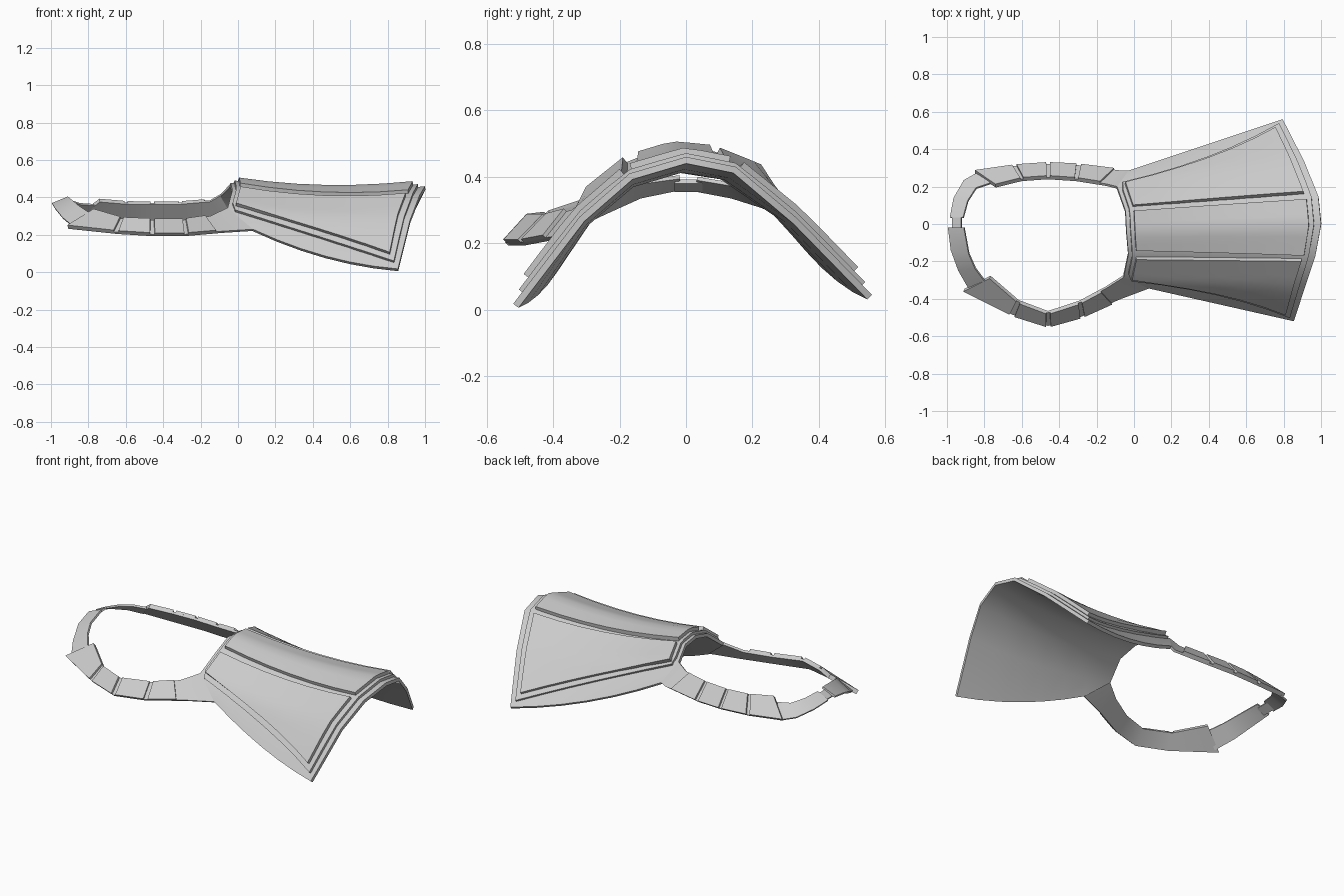
import bpy, bmesh, math
from mathutils import Vector as V

if "Cube" in bpy.data.objects:
    bpy.data.objects.remove(bpy.data.objects["Cube"])


def slab(name, grid, lo, hi):
    """Solid sheet following a grid of points, offset lo..hi along its normals."""
    n, m = len(grid), len(grid[0])
    bm = bmesh.new()
    vs = [[bm.verts.new(p) for p in row] for row in grid]
    for i in range(n - 1):
        for j in range(m - 1):
            bm.faces.new((vs[i][j], vs[i + 1][j], vs[i + 1][j + 1], vs[i][j + 1]))
    bm.normal_update()
    if sum(f.normal.z for f in bm.faces) < 0:
        bmesh.ops.reverse_faces(bm, faces=bm.faces[:])
        bm.normal_update()
    normals = {v: v.normal.copy() for v in bm.verts}
    ret = bmesh.ops.duplicate(bm, geom=bm.verts[:] + bm.edges[:] + bm.faces[:])
    low = {v: ret["vert_map"][v] for v in normals}
    border = [e for e in bm.edges if e.is_boundary and e.verts[0] in normals]
    for v, nrm in normals.items():
        low[v].co = v.co + nrm * lo
        v.co = v.co + nrm * hi
    for e in border:
        a, b = e.verts
        bm.faces.new((a, b, low[b], low[a]))
    bmesh.ops.recalc_face_normals(bm, faces=bm.faces[:])
    me = bpy.data.meshes.new(name)
    bm.to_mesh(me)
    bm.free()
    ob = bpy.data.objects.new(name, me)
    bpy.context.collection.objects.link(ob)
    bpy.ops.object.select_all(action="DESELECT")
    ob.select_set(True)
    bpy.context.view_layer.objects.active = ob
    bpy.ops.object.shade_smooth_by_angle(angle=math.radians(38))
    return ob


def along(pts, t):
    i = min(int(t), len(pts) - 2)
    return V(pts[i]).lerp(V(pts[i + 1]), t - i)


# Flared guard: narrow and wide cross-sections
NARROW = [(.08, -.345, .23), (-.055, -.285, .345), (-.03, -.165, .44), (-.04, -.04, .478),
          (-.045, .07, .468), (-.09, .2, .42), (-.03, .285, .31)]
WIDE = [(.855, -.52, .018), (.92, -.32, .28), (.97, -.17, .41), (1, 0, .46),
        (.985, .15, .43), (.91, .335, .275), (.795, .56, .045)]


def surf(u, v):
    p = along(NARROW, v).lerp(along(WIDE, v), u)
    p.z -= .15 * u * (1 - u)
    return p


def patch(name, u0, u1, left, right, lo, hi, nu=6, nv=6):
    rows = []
    for i in range(nu + 1):
        k = i / nu
        a = left[0] + (left[1] - left[0]) * k
        b = right[0] + (right[1] - right[0]) * k
        rows.append([surf(u0 + (u1 - u0) * k, a + (b - a) * j / nv) for j in range(nv + 1)])
    return slab(name, rows, lo, hi)


patch("guard_base", 0, 1, (0, 0), (6, 6), -.02, 0)
patch("guard_middle_layer", .02, .965, (.85, .12), (5.15, 5.9), -.004, .016, nv=12)
patch("front_panel", .04, .93, (1.08, .25), (1.98, 1.95), 0, .036)
patch("top_panel", .04, .94, (2.25, 2.06), (3.95, 3.88), 0, .036)
patch("back_panel", .04, .93, (4.1, 4.05), (5.0, 5.78), 0, .036)

# Hand loop: outer and inner edge of each strap
FRONT_OUT = [(-.91, -.355, .243), (-.65, -.485, .215), (-.46, -.545, .203), (-.28, -.495, .203),
             (-.08, -.405, .22), (.08, -.345, .23)]
FRONT_IN = [(-.77, -.285, .33), (-.62, -.415, .287), (-.46, -.475, .28), (-.29, -.42, .28),
            (-.15, -.345, .30), (-.055, -.285, .345)]
BACK_OUT = [(-.85, .28, .30), (-.64, .31, .285), (-.46, .322, .28), (-.3, .315, .28),
            (-.06, .285, .295), (-.03, .285, .31)]
BACK_IN = [(-.74, .205, .385), (-.6, .24, .373), (-.46, .25, .37), (-.31, .24, .372),
           (-.15, .215, .385), (-.09, .2, .42)]


def strap(name, outer, inner, t0, t1, lo, hi):
    ts = sorted({t0, t1} | {float(k) for k in range(len(outer)) if t0 < k < t1})
    slab(name, [[along(outer, t), along(inner, t)] for t in ts], lo, hi)


for side, out, inn in (("front", FRONT_OUT, FRONT_IN), ("back", BACK_OUT, BACK_IN)):
    strap(side + "_strap", out, inn, 0, 5, -.014, 0)
    for k in range(4):
        strap(f"{side}_strap_plate_{k + 1}", out, inn, k + (.07 if k else 0),
              k + (.95 if k < 3 else .8), -.002, .012)

# Thin end bands closing the loop
strap("back_end_band",
      [(-.83, .28, .295), (-.91, .235, .315), (-.965, .14, .345), (-.985, .035, .365)],
      [(-.77, .22, .365), (-.845, .195, .37), (-.89, .125, .385), (-.915, .035, .40)],
      0, 3, -.012, 0)
strap("front_end_band",
      [(-.995, -.02, .37), (-.98, -.14, .345), (-.94, -.25, .295), (-.88, -.355, .245)],
      [(-.91, -.02, .405), (-.885, -.16, .385), (-.85, -.24, .355), (-.79, -.32, .315)],
      0, 3, -.012, 0)
strap("end_link", [(-.975, .05, .367), (-.975, -.035, .367)],
      [(-.925, .05, .393), (-.925, -.035, .393)], 0, 1, -.014, -.002)
